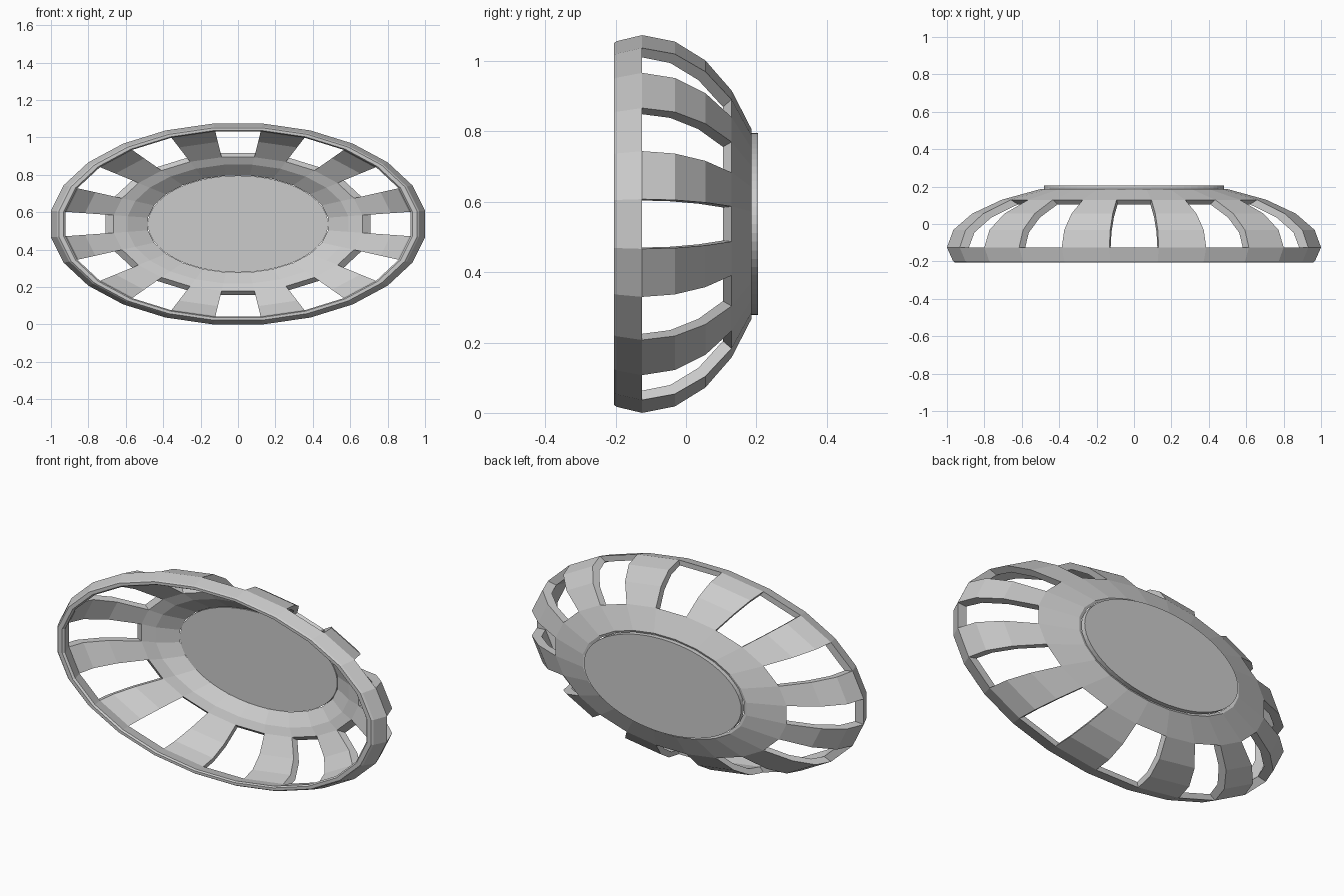
import bpy, bmesh, math

if "Cube" in bpy.data.objects:
    bpy.data.objects.remove(bpy.data.objects["Cube"])

N = 24
RX = 1 / math.cos(math.radians(7.5))
RZ = 0.537 * RX
CZ = 0.537


def new_object(name, bm):
    bmesh.ops.recalc_face_normals(bm, faces=bm.faces[:])
    me = bpy.data.meshes.new(name)
    bm.to_mesh(me)
    bm.free()
    ob = bpy.data.objects.new(name, me)
    bpy.context.collection.objects.link(ob)
    return ob


def ring(bm, r, y, n, offset):
    return [bm.verts.new((RX * r * math.cos(a), y, CZ + RZ * r * math.sin(a)))
            for a in ((i + offset) * 2 * math.pi / n for i in range(n))]


# basket shell: outer wall as latitudes of a flattened dome, then inner wall and rolled lip
outer = [(math.cos(math.radians(a)), -0.125 + 0.36 * math.sin(math.radians(a)))
         for a in (0, 15, 30, 45, 60)]
inner = [(0.482, 0.183), (0.59, 0.125), (0.665, 0.105), (0.818, 0.035),
         (0.915, -0.045), (0.947, -0.125)]
lip = [(0.922, -0.195), (0.932, -0.205), (0.958, -0.205), (0.968, -0.197)]
profile = outer + inner + lip
bm = bmesh.new()
rings = [ring(bm, r, y, N, 0.5) for r, y in profile]
P = len(profile)
open_bands = {0, 1, 2, 7, 8, 9}
for i in range(N):
    j = (i + 1) % N
    is_slot = i % 2 == 1
    for k in range(P):
        if is_slot and k in open_bands:
            continue
        a, b = rings[k], rings[(k + 1) % P]
        bm.faces.new((a[i], a[j], b[j], b[i]))
    if is_slot:
        # slot walls joining outer and inner surfaces
        for o, n in ((0, 10), (3, 7)):
            bm.faces.new((rings[o][i], rings[o][j], rings[n][j], rings[n][i]))
        for s in (i, j):
            for k in range(3):
                bm.faces.new((rings[k][s], rings[k + 1][s],
                              rings[9 - k][s], rings[10 - k][s]))
new_object("slotted_bowl", bm)

# flat oval base plate
bm = bmesh.new()
M = 64
front = ring(bm, 0.477, 0.180, M, 0)
back = ring(bm, 0.477, 0.205, M, 0)
bm.faces.new(front)
bm.faces.new(back)
for i in range(M):
    j = (i + 1) % M
    bm.faces.new((front[i], front[j], back[j], back[i]))
new_object("base_plate", bm)
